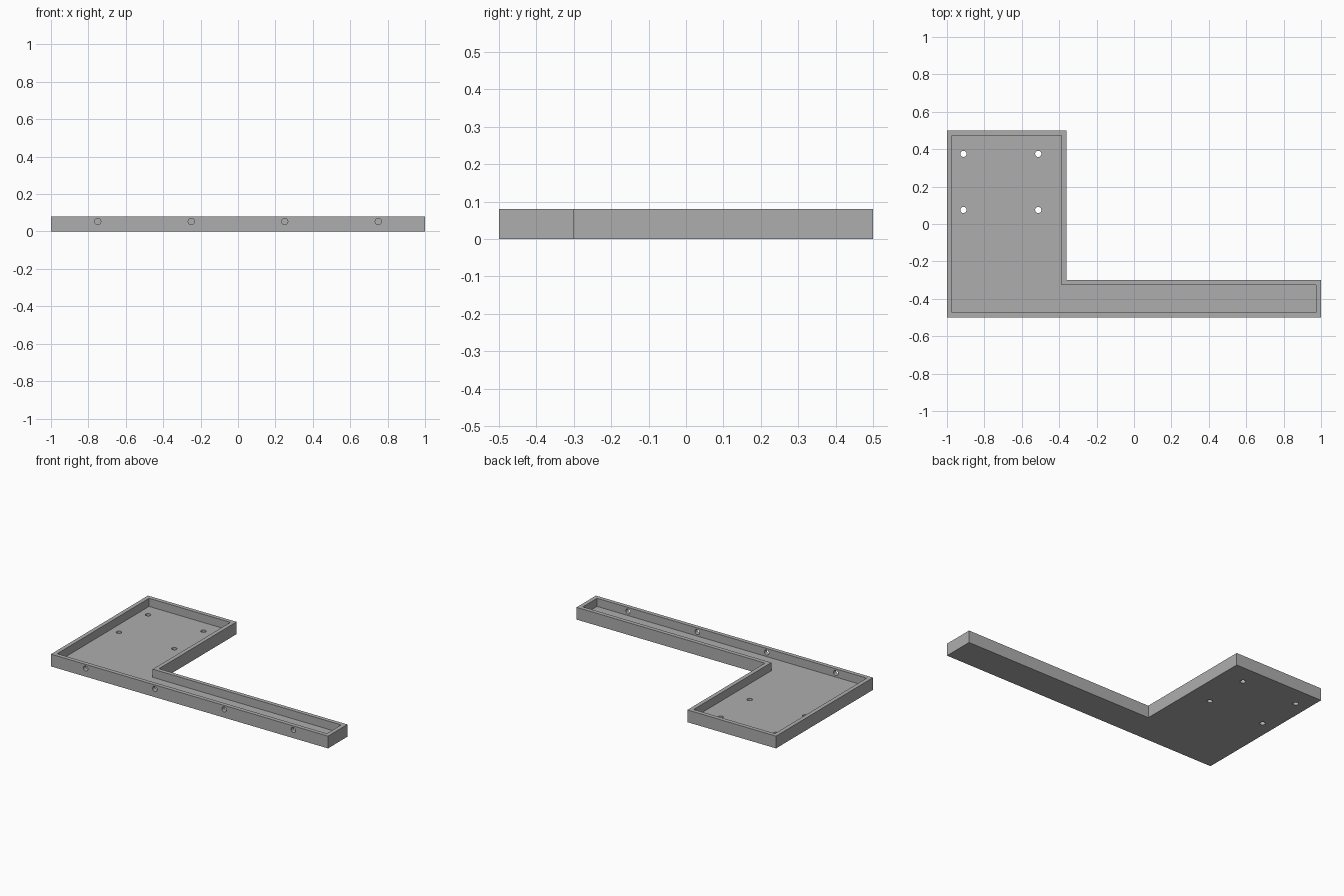
import bpy, bmesh, math

cube = bpy.data.objects.get("Cube")
if cube:
    bpy.data.objects.remove(cube, do_unlink=True)

HEIGHT = 0.08
WALL = 0.0267
HOLE_R = 0.0165

grey = bpy.data.materials.new("plain_grey")
grey.use_nodes = True
colour = (0.42, 0.42, 0.42, 1)
grey.diffuse_color = colour
grey.node_tree.nodes["Principled BSDF"].inputs["Base Color"].default_value = colour


def l_prism(name, inset, z0, z1):
    """L-shaped solid whose outline is moved inward by inset."""
    i = inset
    outline = [(-1 + i, -0.5 + i), (1 - i, -0.5 + i), (1 - i, -0.3 - i),
               (-0.36 - i, -0.3 - i), (-0.36 - i, 0.5 - i), (-1 + i, 0.5 - i)]
    bm = bmesh.new()
    base = bm.faces.new([bm.verts.new((x, y, z0)) for x, y in outline])
    top = bmesh.ops.extrude_face_region(bm, geom=[base])["geom"]
    bmesh.ops.translate(bm, vec=(0, 0, z1 - z0),
                        verts=[v for v in top if isinstance(v, bmesh.types.BMVert)])
    bmesh.ops.recalc_face_normals(bm, faces=bm.faces)
    mesh = bpy.data.meshes.new(name)
    bm.to_mesh(mesh)
    bm.free()
    obj = bpy.data.objects.new(name, mesh)
    bpy.context.collection.objects.link(obj)
    return obj


def cut(target, cutter):
    """Subtract the cutter from the target, then discard it."""
    mod = target.modifiers.new("cut", "BOOLEAN")
    mod.operation = "DIFFERENCE"
    mod.solver = "EXACT"
    mod.object = cutter
    bpy.context.view_layer.objects.active = target
    bpy.ops.object.modifier_apply(modifier=mod.name)
    bpy.data.objects.remove(cutter, do_unlink=True)


def drill(target, location, rotation=(0, 0, 0)):
    bpy.ops.mesh.primitive_cylinder_add(vertices=32, radius=HOLE_R, depth=0.08,
                                        location=location, rotation=rotation)
    cut(target, bpy.context.object)


# Open L-shaped tray with an even wall and floor
tray = l_prism("tray", 0, 0, HEIGHT)
cut(tray, l_prism("cavity", WALL, WALL, HEIGHT + 0.05))

# Screw holes through the floor of the wide end
for x in (-0.912, -0.512):
    for y in (0.075, 0.375):
        drill(tray, (x, y, WALL / 2))

# Holes through the front wall
for x in (-0.75, -0.25, 0.25, 0.75):
    drill(tray, (x, -0.5, (HEIGHT + WALL) / 2), (math.pi / 2, 0, 0))

tray.data.materials.clear()
tray.data.materials.append(grey)
bpy.ops.object.select_all(action="DESELECT")
tray.select_set(True)
bpy.context.view_layer.objects.active = tray
bpy.ops.object.shade_smooth_by_angle(angle=math.radians(30))
